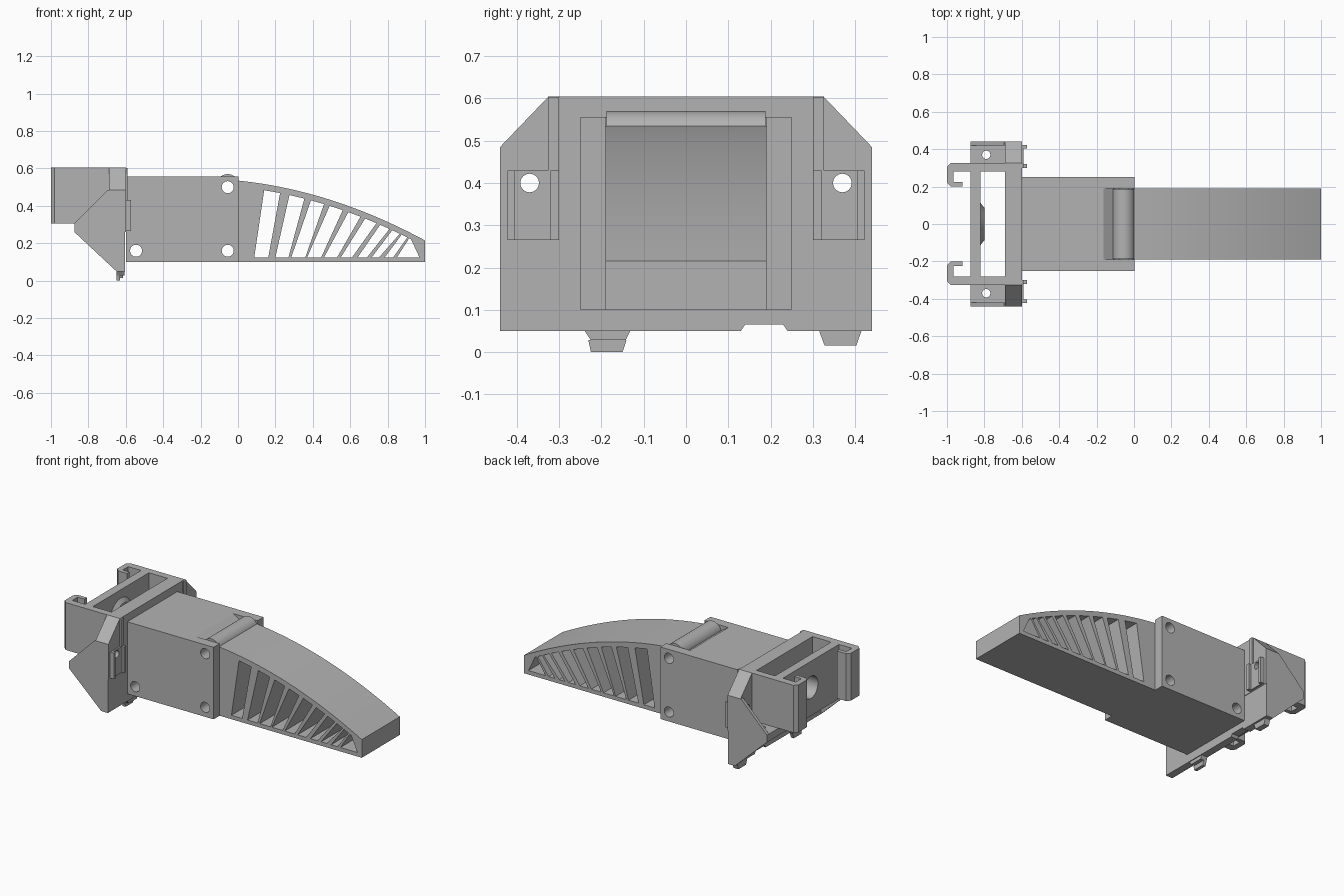
import bpy, bmesh, math
from mathutils import Vector

cube = bpy.data.objects.get("Cube")
if cube:
    bpy.data.objects.remove(cube)

grey = bpy.data.materials.new("plain_grey")
grey.use_nodes = True
colour = (0.45, 0.45, 0.45, 1)
grey.diffuse_color = colour
grey.node_tree.nodes["Principled BSDF"].inputs["Base Color"].default_value = colour


def prism(name, pts, axis, lo, hi):
    """Extrude a 2D outline along an axis; outline holds the other two coordinates in order."""
    def place(p, d):
        c = list(p)
        c.insert("xyz".index(axis), d)
        return Vector(c)
    bm = bmesh.new()
    a = [bm.verts.new(place(p, lo)) for p in pts]
    b = [bm.verts.new(place(p, hi)) for p in pts]
    bm.faces.new(a)
    bm.faces.new(b)
    n = len(pts)
    for i in range(n):
        j = (i + 1) % n
        bm.faces.new((a[i], a[j], b[j], b[i]))
    bmesh.ops.recalc_face_normals(bm, faces=bm.faces)
    me = bpy.data.meshes.new(name)
    bm.to_mesh(me)
    bm.free()
    me.materials.append(grey)
    ob = bpy.data.objects.new(name, me)
    bpy.context.collection.objects.link(ob)
    return ob


def box(name, x, y, z):
    return prism(name, [(x[0], y[0]), (x[1], y[0]), (x[1], y[1]), (x[0], y[1])], "z", *z)


def circle(u, v, r, n=32):
    return [(u + r * math.cos(math.tau * i / n), v + r * math.sin(math.tau * i / n)) for i in range(n)]


def cut(ob, cutters):
    """Subtract the cutters from the object, then discard them."""
    for c in cutters:
        c.hide_render = True
        m = ob.modifiers.new("cut", "BOOLEAN")
        m.operation, m.solver, m.object = "DIFFERENCE", "EXACT", c
    bpy.context.view_layer.update()
    me = bpy.data.meshes.new_from_object(ob.evaluated_get(bpy.context.evaluated_depsgraph_get()))
    ob.modifiers.clear()
    ob.data = me
    for c in cutters:
        bpy.data.objects.remove(c)


def smooth(ob):
    bpy.ops.object.select_all(action="DESELECT")
    ob.select_set(True)
    bpy.context.view_layer.objects.active = ob
    bpy.ops.object.shade_smooth_by_angle(angle=math.radians(30))


def top(x):
    return 0.535 - 0.1 * x - 0.22 * x * x


# Curved arm with slanted lightening slots
curve = [(i / 24, top(i / 24)) for i in range(25)]
arm = prism("curved_arm", [(1, 0.1), (0, 0.1)] + curve, "y", -0.19, 0.19)
slots = [(.087, .162, .14, .225), (.2, .27, .275, .355), (.285, .36, .39, .46),
         (.37, .445, .49, .56), (.46, .53, .59, .655), (.55, .61, .68, .74),
         (.64, .69, .76, .81), (.715, .755, .825, .865), (.785, .83, .875, .905),
         (.85, .97, .915, .925)]
cut(arm, [prism("slot", [(a, .125), (b, .125), (d, top(d) - .033), (c, top(c) - .033)], "y", -.3, .3)
          for a, b, c, d in slots])
smooth(arm)

# Housing with a pivot recess and pin holes
def pin_holes():
    return [prism("pin_hole", circle(x, z, .032), "y", -.4, .4)
            for x, z in ((-.055, .5), (-.055, .16), (-.545, .16))]


housing = box("housing", (-.6, 0.004), (-.25, .25), (.1, .556))
recess = prism("recess", [(-.17, .56), (-.11, .52), (.05, .52), (.05, .6), (-.17, .6)], "y", -.19, .19)
cut(housing, [recess] + pin_holes())
smooth(housing)
pivot = prism("pivot_barrel", circle(-.055, .51, .06, 48), "y", -.188, .188)
cut(pivot, pin_holes()[:1])
for ob in [o for o in bpy.data.objects if o.name.startswith("pin_hole")]:
    bpy.data.objects.remove(ob)
smooth(pivot)

# Mounting plate: chamfered upper part and thinner lower part
upper = prism("upper_plate", [(-.44, .26), (.44, .26), (.44, .485), (.325, .605),
                              (-.325, .605), (-.44, .485)], "x", -.69, -.6)
cut(upper, [prism("screw_hole", circle(s * .37, .4, .022), "x", -.8, -.5) for s in (-1, 1)])
smooth(upper)
prism("lower_plate", [(-.44, .05), (.13, .05), (.14, .065), (.23, .065), (.24, .05),
                      (.44, .05), (.44, .26), (-.44, .26)], "x", -.65, -.603)

# Locating feet under the plate
prism("long_foot_root", [(-.24, .05), (-.225, .028), (-.143, .028), (-.132, .05)], "x", -.65, -.608)
prism("long_foot_tip", [(-.231, .028), (-.225, 0), (-.15, 0), (-.141, .028)], "x", -.65, -.63)
prism("short_foot", [(.315, .05), (.328, .015), (.403, .015), (.415, .05)], "x", -.65, -.615)

# Cross wall with a ringed opening
wall = box("cross_wall", (-.875, -.82), (-.285, .285), (.26, .605))
boss = prism("ring_boss", circle(0, .44, .115, 40), "x", -.822, -.8)
for v in boss.data.vertices:
    if v.co.x > -.81:
        v.co.y *= .75
        v.co.z = .44 + (v.co.z - .44) * .75
for ob in (wall, boss):
    cut(ob, [prism("opening", circle(0, .44, .07), "x", -1, -.7)])
    smooth(ob)

# Parts repeated on both sides
for side, s in (("left", 1), ("right", -1)):
    def span(a, b):
        return tuple(sorted((s * a, s * b)))
    # Side arm ending in a hook
    hook = [(-.69, .28), (-.965, .28), (-.965, .225), (-.917, .225), (-.917, .2),
            (-.98, .2), (-1, .22), (-1, .305), (-.98, .325), (-.69, .325)]
    prism(side + "_hook_arm", [(x, s * y) for x, y in hook], "z", .305, .605)
    # Shelf with a vertical screw hole
    shelf = box(side + "_shelf", (-.875, -.69), span(.28, .425), (.26, .305))
    cut(shelf, [prism("shelf_hole", circle(-.79, s * .37, .022), "z", .2, .4)])
    smooth(shelf)
    # Outer gusset
    prism(side + "_gusset", [(-.875, .26), (-.65, .05), (-.603, .05), (-.603, .485),
                             (-.695, .485), (-.875, .305)], "y", *span(.42, .44))
    # Clip: two ribs and a pierced pad
    for label, a, b in (("inner", .3, .32), ("outer", .405, .422)):
        box(side + "_" + label + "_clip_rib", (-.61, -.573), span(a, b), (.265, .43))
    pad = box(side + "_clip_pad", (-.601, -.59), span(.32, .405), (.265, .43))
    cut(pad, [prism("pad_hole", circle(s * .37, .4, .022), "x", -.7, -.5)])
    smooth(pad)
    # Raised strip above the clip
    box(side + "_clip_strip", (-.601, -.59), span(.3, .327), (.43, .603))
